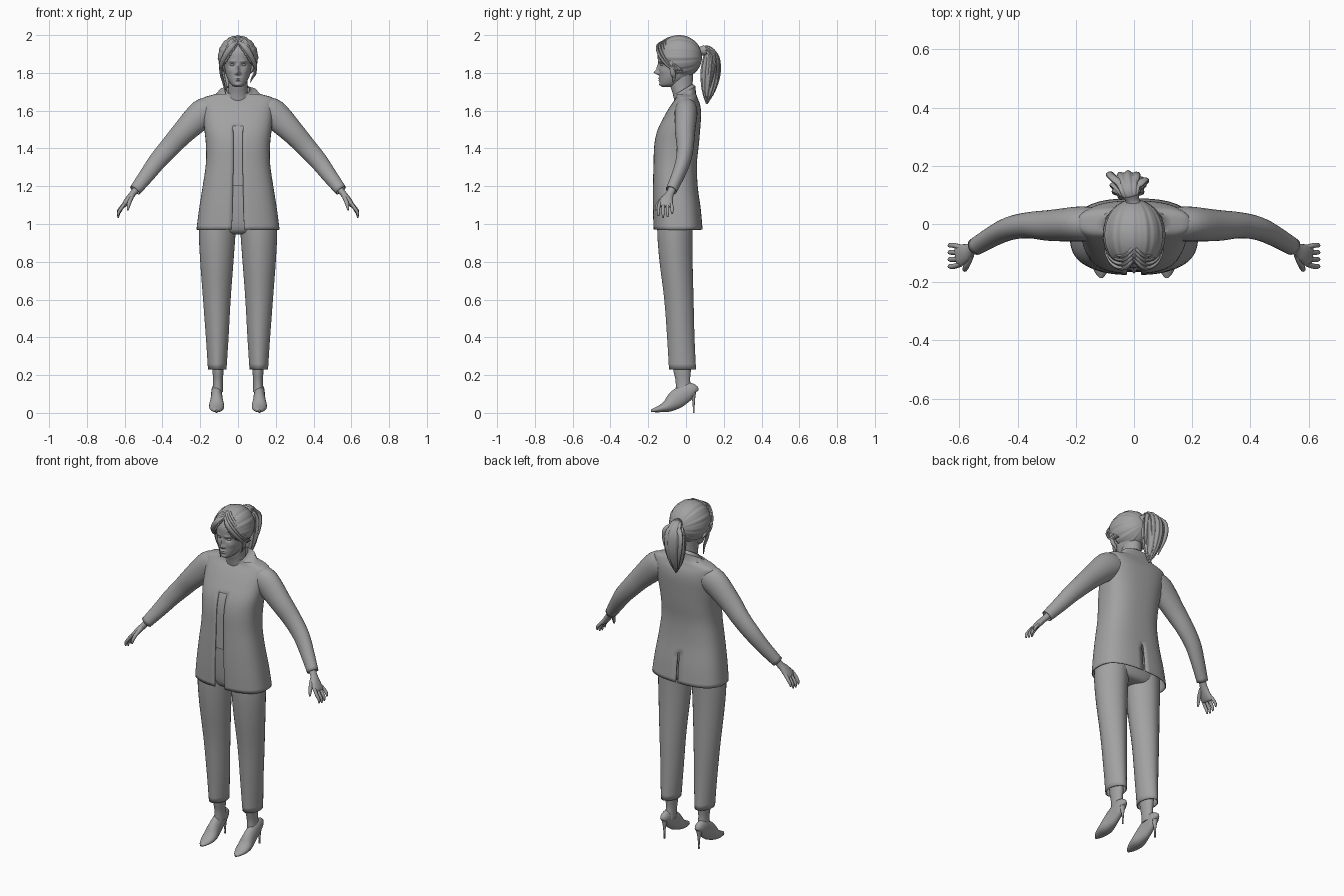
import bpy, bmesh, math
from mathutils import Vector

cube = bpy.data.objects.get("Cube")
if cube:
    bpy.data.objects.remove(cube, do_unlink=True)

grey = bpy.data.materials.new("plain_grey")
grey.use_nodes = True
grey.diffuse_color = (.36, .36, .36, 1)
grey.node_tree.nodes["Principled BSDF"].inputs["Base Color"].default_value = grey.diffuse_color


def finish(name, bm, thickness=0, angle=45):
    """Turn a bmesh into a smooth shaded object, optionally as a thin shell."""
    bmesh.ops.recalc_face_normals(bm, faces=bm.faces)
    mesh = bpy.data.meshes.new(name)
    bm.to_mesh(mesh)
    bm.free()
    mesh.materials.append(grey)
    obj = bpy.data.objects.new(name, mesh)
    bpy.context.collection.objects.link(obj)
    bpy.ops.object.select_all(action='DESELECT')
    obj.select_set(True)
    bpy.context.view_layer.objects.active = obj
    bpy.ops.object.shade_smooth_by_angle(angle=math.radians(angle))
    if thickness:
        shell = obj.modifiers.new("thickness", 'SOLIDIFY')
        shell.thickness = thickness
    return obj


def smooth_rows(rows, steps):
    """Catmull-Rom interpolation of rows of numbers."""
    result = []
    last = len(rows) - 1
    for i in range(last):
        quad = (rows[max(i - 1, 0)], rows[i], rows[i + 1], rows[min(i + 2, last)])
        for k in range(steps):
            t = k / steps
            result.append([b + t * ((c - a) + t * ((a + a + b * -5 + c * 4 - d)
                           + t * (3 * (b - c) + d - a))) / 2 for a, b, c, d in zip(*quad)])
    result.append(list(rows[last]))
    return result


def skin(rings, caps):
    """Join rings of points with quads."""
    bm = bmesh.new()
    loops = [[bm.verts.new(p) for p in ring] for ring in rings]
    count = len(loops[0])
    for low, high in zip(loops, loops[1:]):
        for i in range(count):
            j = (i + 1) % count
            bm.faces.new((low[i], low[j], high[j], high[i]))
    if caps:
        bm.faces.new(loops[0])
        bm.faces.new(loops[-1])
    return bm


def power(value, n):
    return math.copysign(abs(value) ** (2 / n), value)


def even(count):
    return [math.tau * i / count for i in range(count)]


def stack(rows, angles, n=2, steps=4, caps=True, side=1):
    """Horizontal rings: height, centre x, half width, front y, back y."""
    rings = []
    for z, cx, rx, front, back in smooth_rows(rows, steps):
        cy, ry = (front + back) / 2, (back - front) / 2
        rings.append([(side * (cx + rx * power(math.sin(a), n)),
                       cy - ry * power(math.cos(a), n), z) for a in angles])
    return skin(rings, caps)


def tube(rows, ref=(0, 1, 0), count=16, steps=4, caps=True, side=1, grooves=0, depth=.1):
    """Oval tube along a path: x, y, z, radius across ref, radius along ref."""
    rows = smooth_rows(rows, steps)
    path = [Vector(r[:3]) for r in rows]
    rings = []
    for i, (p, row) in enumerate(zip(path, rows)):
        along = (path[min(i + 1, len(path) - 1)] - path[max(i - 1, 0)]).normalized()
        u = along.cross(Vector(ref)).normalized()
        v = along.cross(u)
        ring = []
        for a in even(count):
            swell = 1 + depth * math.cos(grooves * a) if grooves else 1
            q = p + (u * math.cos(a) * row[3] + v * math.sin(a) * row[4]) * swell
            ring.append((side * q.x, q.y, q.z))
        rings.append(ring)
    return skin(rings, caps)


# Jacket: open shell with a front gap and a back vent
torso = [(.97, 0, .22, -.172, .088), (1.08, 0, .206, -.175, .078), (1.2, 0, .187, -.175, .062),
         (1.32, 0, .17, -.172, .058), (1.42, 0, .17, -.168, .068), (1.5, 0, .178, -.15, .075),
         (1.58, 0, .185, -.11, .08), (1.63, 0, .19, -.08, .075), (1.665, 0, .19, -.055, .062),
         (1.685, 0, .13, -.05, .055), (1.7, 0, .08, -.055, .045), (1.715, 0, .062, -.06, .035)]
half = [.08 + (math.pi - .09) * i / 31 for i in range(32)]
bm = stack(torso, [-a for a in reversed(half)] + half, n=2.6, caps=False)
gaps = []
for f in bm.faces:
    c = f.calc_center_median()
    reach = max(abs(v.co.x) for v in f.verts)
    if (c.y < 0 and reach < .04 and c.z < 1.53) or (c.y > 0 and reach < .02 and c.z < 1.14):
        gaps.append(f)
bmesh.ops.delete(bm, geom=gaps, context='FACES')
for v in bm.verts:
    if v.co.z > 1.69:
        v.co.z += (v.co.y + .01) * .6
finish("jacket", bm, .005)

# Shirt and trouser seat under the jacket
shirt = [(z, x, w * .93, f + .01, b - .012) for z, x, w, f, b in torso[2:9]]
finish("shirt", stack(shirt, even(48), n=2.6))
seat = [(.945, 0, .1, -.09, .01), (.97, 0, .165, -.13, .035),
        (1.08, 0, .185, -.145, .06), (1.22, 0, .165, -.15, .045)]
finish("trouser_seat", stack(seat, even(40), n=2.3))

# Neck
finish("neck", stack([(1.64, 0, .065, -.06, .04), (1.69, 0, .053, -.07, .035),
                      (1.74, 0, .05, -.085, .035), (1.82, 0, .055, -.09, .04)], even(28)))

for label, side in (("left", 1), ("right", -1)):
    # Trouser leg with a soft crease
    leg = [(1.06, .103, .098, -.15, .04), (.95, .11, .097, -.152, .035), (.8, .112, .088, -.14, .035),
           (.6, .112, .073, -.115, .04), (.4, .11, .06, -.1, .045), (.23, .11, .049, -.09, .053)]
    finish(label + "_trouser_leg", stack(leg, even(32), n=1.85, caps=False, side=side), .005)

    # Ankle, shoe and thin heel
    ankle = [(.4, .108, .035, -.07, .035), (.24, .106, .03, -.068, .027),
             (.17, .106, .026, -.055, .022), (.11, .107, .028, -.055, .035)]
    finish(label + "_ankle", stack(ankle, even(20), side=side))
    shoe = [(.054, .11, .012, .012), (.045, .117, .032, .022), (.015, .115, .045, .028),
            (-.025, .09, .05, .03), (-.06, .064, .048, .034), (-.095, .038, .034, .04),
            (-.13, .024, .021, .036), (-.165, .015, .012, .022), (-.185, .011, .006, .006)]
    rows = [(.113, y, z, h, w) for y, z, h, w in shoe]
    finish(label + "_shoe", tube(rows, ref=(1, 0, 0), count=20, side=side))
    heel = [(.113, .036, .11, .02, .018), (.113, .04, .07, .009, .008),
            (.113, .041, .03, .005, .005), (.113, .041, 0, .005, .005)]
    finish(label + "_heel", tube(heel, count=12, side=side))

    # Sleeve
    sleeve = [(.14, 0, 1.6, .07, .058), (.19, 0, 1.582, .077, .06), (.29, -.005, 1.485, .062, .053),
              (.36, -.004, 1.408, .054, .045), (.425, -.015, 1.335, .048, .04),
              (.48, -.04, 1.262, .041, .035), (.545, -.078, 1.178, .032, .03)]
    finish(label + "_sleeve", tube(sleeve, count=28, caps=False, side=side), .004)

    # Hand
    palm = [(.515, -.06, 1.215, .02, .022), (.555, -.084, 1.163, .017, .021),
            (.58, -.1, 1.132, .017, .032), (.603, -.11, 1.1, .013, .04), (.61, -.112, 1.092, .006, .034)]
    finish(label + "_palm", tube(palm, count=20, side=side))
    for i, finger in enumerate(("index", "middle", "ring", "little")):
        y = -.138 + .019 * i
        length = (.9, 1, .95, .75)[i]
        spread = (i - 1.5) * .005
        path = [(.595, y, 1.115, .009, .009), (.618, y + spread, 1.115 - .035 * length, .009, .009),
                (.632, y + spread, 1.115 - .06 * length, .008, .008),
                (.634, y + spread, 1.115 - .082 * length, .004, .004)]
        finish(label + "_" + finger + "_finger", tube(path, count=10, side=side))
    thumb = [(.56, -.105, 1.15, .012, .012), (.572, -.136, 1.122, .011, .011),
             (.58, -.154, 1.095, .009, .009), (.583, -.16, 1.072, .004, .004)]
    finish(label + "_thumb", tube(thumb, ref=(1, 0, 0), count=10, side=side))

# Head, with the features raised and sunk by soft bumps
skull = [(1.726, 0, .018, -.125, -.08), (1.74, 0, .038, -.137, -.03), (1.77, 0, .056, -.14, .01),
         (1.8, 0, .066, -.142, .04), (1.84, 0, .073, -.144, .06), (1.88, 0, .078, -.15, .07),
         (1.92, 0, .08, -.146, .07), (1.96, 0, .06, -.115, .04), (1.98, 0, .03, -.08, 0)]
bm = stack(skull, even(112), n=2.2, steps=10)
bumps = [(0, 1.802, .009, .011, -.026), (0, 1.825, .008, .02, -.013),     # nose
         (.011, 1.798, .006, .006, -.008), (.03, 1.842, .013, .009, .012),  # nostril, socket
         (.03, 1.862, .02, .006, -.005), (0, 1.771, .017, .004, -.008),   # brow, upper lip
         (0, 1.76, .014, .004, -.008), (0, 1.737, .016, .008, -.006),     # lower lip, chin
         (.045, 1.81, .016, .015, -.004)]                               # cheek
for v in bm.verts:
    if v.co.y < -.06:
        v.co.y += sum(push * math.exp(-((abs(v.co.x) - x) / w) ** 2 - ((v.co.z - z) / h) ** 2)
                      for x, z, w, h, push in bumps)
finish("head", bm, angle=60)
for label, side in (("left", 1), ("right", -1)):
    bm = bmesh.new()
    bmesh.ops.create_uvsphere(bm, u_segments=16, v_segments=10, radius=.012)
    for v in bm.verts:
        v.co = Vector((v.co.x + side * .03, v.co.y - .124, v.co.z * .6 + 1.842))
    finish(label + "_eye", bm)

# Swept back hair, grooved towards the tie, open over the face
bm = bmesh.new()
bmesh.ops.create_uvsphere(bm, u_segments=112, v_segments=40, radius=1)
for v in bm.verts:
    a = math.atan2(v.co.y, v.co.x)
    swell = 1 + .012 * math.cos(16 * a) + .008 * math.cos(27 * a + 1)
    v.co = Vector((v.co.x * .106 * swell, -.037 + v.co.z * .122, 1.884 + v.co.y * .114 * swell))
face = [v for v in bm.verts if v.co.y < -.06 and v.co.z < 1.95 - 1.5 * abs(v.co.x)]
bmesh.ops.delete(bm, geom=face, context='VERTS')
finish("hair", bm, .006)

# Fringe strands and side locks
for label, side in (("left", 1), ("right", -1)):
    for i in range(4):
        back = .014 * i
        strand = [(.004, -.125 + back, 1.965 + back * .5, .006, .006),
                  (.035, -.152 + back, 1.938 + back * .6, .014, .007),
                  (.068, -.138 + back, 1.89 + back * .5, .014, .008),
                  (.09, -.098 + back, 1.84, .011, .008), (.094, -.06 + back, 1.81, .003, .003)]
        finish(label + "_fringe_" + str(i), tube(strand, count=10, steps=6, side=side))
    drop = 1.69 if side < 0 else 1.75
    lock = [(.092, -.08, 1.86, .008, .014), (.09, -.07, 1.8, .008, .014),
            (.076, -.062, (1.8 + drop) / 2, .006, .01), (.066, -.07, drop, .002, .002)]
    finish(label + "_side_lock", tube(lock, count=10, side=side))

# Ponytail with its tie and loose ends
tie = [(0, .06, 1.91, .03, .03), (-.005, .08, 1.915, .024, .024), (-.01, .1, 1.92, .028, .028)]
finish("hair_tie", tube(tie, ref=(1, 0, 0)))
tail = [(-.006, .085, 1.918, .018, .02), (-.015, .115, 1.915, .028, .04), (-.02, .133, 1.87, .044, .058),
        (-.02, .13, 1.8, .05, .058), (-.018, .122, 1.73, .04, .045),
        (-.015, .115, 1.68, .024, .028), (-.012, .11, 1.635, .004, .004)]
finish("ponytail", tube(tail, ref=(1, 0, 0), count=72, steps=8, grooves=12, depth=.07))
for i in range(5):
    x = -.075 + .027 * i
    sweep = .025 * math.cos(i * 2)
    wisp = [(-.01, .11, 1.925, .008, .012), (x, .15 + sweep * .4, 1.89, .01, .014),
            (x * 1.05, .145 + sweep, 1.8, .009, .013), (x * .5 - .01, .118 + sweep, 1.68, .002, .003)]
    finish("ponytail_wisp_" + str(i), tube(wisp, ref=(1, 0, 0), count=10, steps=6))
